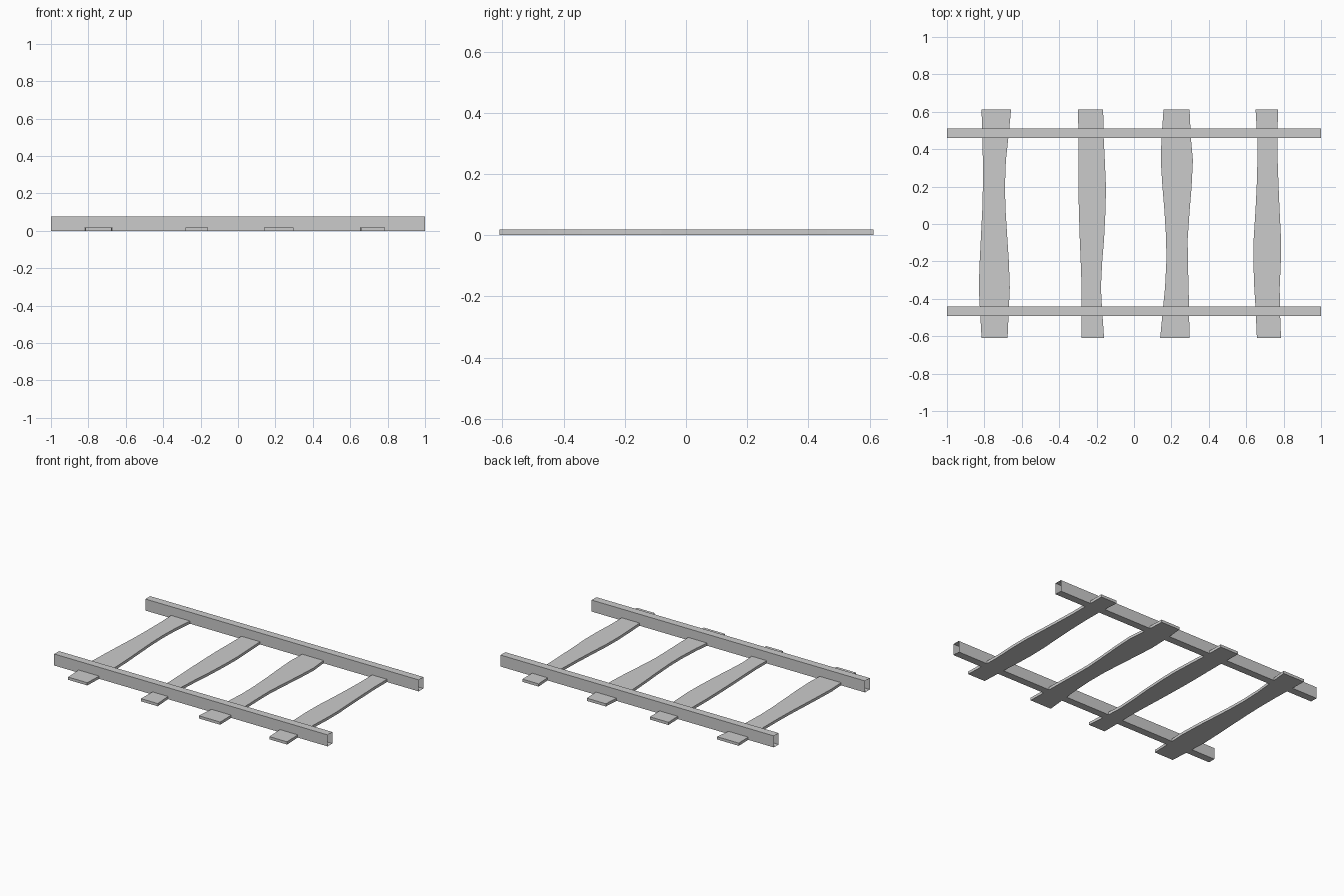
import bpy, bmesh

if "Cube" in bpy.data.objects:
    bpy.data.objects.remove(bpy.data.objects["Cube"])


def make_object(name, bm):
    bmesh.ops.recalc_face_normals(bm, faces=bm.faces)
    mesh = bpy.data.meshes.new(name)
    bm.to_mesh(mesh)
    bm.free()
    obj = bpy.data.objects.new(name, mesh)
    bpy.context.collection.objects.link(obj)
    return obj


def sweep(name, rings, caps):
    """Join four-point rings into a tube, with optional end caps."""
    bm = bmesh.new()
    loops = [[bm.verts.new(p) for p in ring] for ring in rings]
    for a, b in zip(loops, loops[1:]):
        for i in range(4):
            j = (i + 1) % 4
            bm.faces.new((a[i], a[j], b[j], b[i]))
    if caps:
        bm.faces.new(loops[0])
        bm.faces.new(loops[-1])
    return make_object(name, bm)


# Rails: hollow rectangular tubes, open at both ends
RAIL_H = 0.076
for name, y0, y1 in (("front_rail", -0.492, -0.442), ("back_rail", 0.46, 0.51)):
    rings = [[(x, y0, 0), (x, y1, 0), (x, y1, RAIL_H), (x, y0, RAIL_H)]
             for x in (-1, 1)]
    sweep(name, rings, caps=False)

# Ties: uneven wooden planks, left and right edge at each station along y
PLANK_H = 0.018
STATIONS = (-0.61, -0.45, -0.34, -0.2, -0.08, 0.08, 0.2, 0.34, 0.46, 0.612)
TIES = (
    ((-.815, -.824, -.83, -.825, -.819, -.811, -.808, -.808, -.811, -.815),
     (-.676, -.669, -.664, -.669, -.677, -.687, -.69, -.685, -.672, -.657)),
    ((-.282, -.281, -.28, -.285, -.29, -.295, -.297, -.296, -.296, -.30),
     (-.16, -.171, -.177, -.17, -.16, -.152, -.15, -.156, -.162, -.165)),
    ((.14, .155, .166, .173, .172, .162, .152, .143, .147, .158),
     (.297, .294, .292, .288, .287, .298, .308, .315, .304, .297)),
    ((.657, .65, .643, .638, .64, .65, .656, .66, .659, .65),
     (.786, .78, .779, .785, .786, .778, .773, .768, .768, .769)),
)
for n, (left, right) in enumerate(TIES, 1):
    rings = [[(l, y, 0), (r, y, 0), (r, y, PLANK_H), (l, y, PLANK_H)]
             for y, l, r in zip(STATIONS, left, right)]
    sweep(f"wooden_tie_{n}", rings, caps=True)
